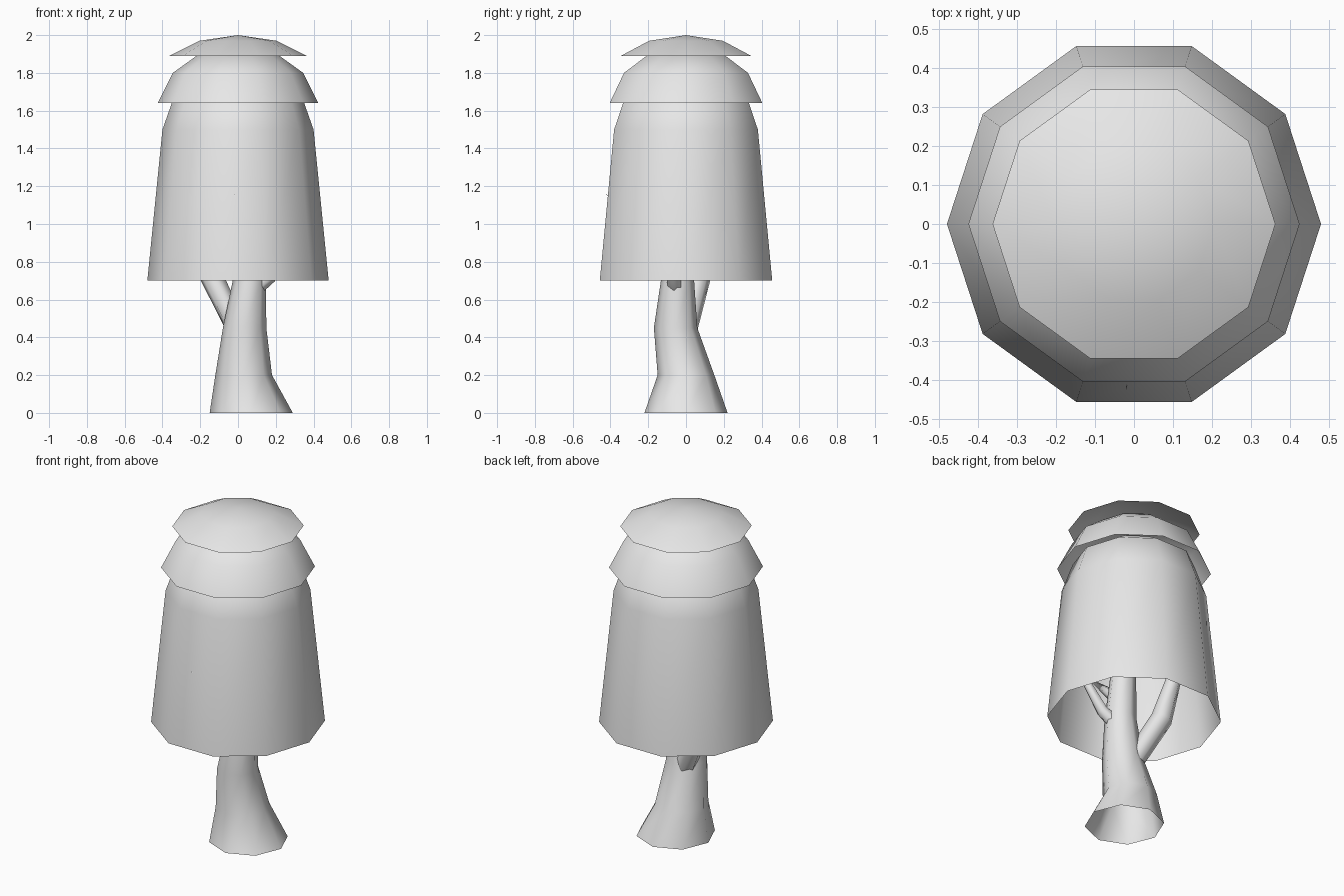
import bpy, bmesh, math
from mathutils import Vector

if "Cube" in bpy.data.objects:
    bpy.data.objects.remove(bpy.data.objects["Cube"], do_unlink=True)

grey = bpy.data.materials.new("plain grey")
grey.use_nodes = True
grey.diffuse_color = (0.8, 0.8, 0.8, 1)
grey.node_tree.nodes["Principled BSDF"].inputs["Base Color"].default_value = (0.8, 0.8, 0.8, 1)


def loft(name, stations, sides, upright):
    """Skin rings (x, y, z, radius); open at the start, drawn to a point if the end radius is 0."""
    bm = bmesh.new()
    centres = [Vector(s[:3]) for s in stations]
    previous = None
    for i, (centre, station) in enumerate(zip(centres, stations)):
        radius = station[3]
        if upright:
            u, v = Vector((1, 0, 0)), Vector((0, 1, 0))
        else:
            tangent = (centres[min(i + 1, len(centres) - 1)] - centres[max(i - 1, 0)]).normalized()
            u = Vector((0.3, 1, 0)).cross(tangent).normalized()
            v = tangent.cross(u)
        if radius == 0:
            ring = [bm.verts.new(centre)]
        else:
            angles = [math.tau * k / sides for k in range(sides)]
            ring = [bm.verts.new(centre + radius * (u * math.cos(a) + v * math.sin(a))) for a in angles]
        if previous:
            for k in range(sides):
                n = (k + 1) % sides
                upper = [ring[0]] if len(ring) == 1 else [ring[n], ring[k]]
                bm.faces.new([previous[k], previous[n]] + upper)
        previous = ring
    for face in bm.faces:
        face.smooth = True
    mesh = bpy.data.meshes.new(name)
    bm.to_mesh(mesh)
    bm.free()
    mesh.materials.append(grey)
    obj = bpy.data.objects.new(name, mesh)
    bpy.context.collection.objects.link(obj)


# Foliage: three open ten-sided caps, as (radius, height)
tiers = {
    "lower_foliage": [(0.48, 0.70), (0.40, 1.50), (0.34, 1.67), (0.20, 1.76), (0, 1.80)],
    "middle_foliage": [(0.425, 1.64), (0.345, 1.80), (0.22, 1.89), (0, 1.93)],
    "top_foliage": [(0.363, 1.89), (0.205, 1.97), (0, 2.0)],
}
for name, profile in tiers.items():
    loft(name, [(0, 0, z, r) for r, z in profile], 10, True)

# Trunk: leaning, with an open flared base
loft("trunk", [(0.07, 0, 0, 0.22), (0.03, 0, 0.20, 0.15), (0.035, -0.055, 0.45, 0.115),
               (0.06, -0.045, 0.70, 0.088), (0.05, -0.03, 1.0, 0.07), (0.03, 0, 1.4, 0)], 8, True)

# Branches hidden mostly inside the foliage
branches = {
    "back_branch": [(0.0, 0.0, 0.44, 0.06), (-0.14, 0.07, 0.72, 0.062),
                    (-0.18, 0.12, 0.95, 0.045), (-0.2, 0.16, 1.25, 0)],
    "left_branch": [(0.09, -0.05, 0.66, 0.045), (0.17, -0.07, 0.72, 0.035),
                    (0.27, -0.09, 0.88, 0.025), (0.33, -0.08, 1.1, 0)],
    "front_branch": [(0.05, -0.04, 0.80, 0.04), (0.01, -0.2, 0.95, 0.03), (-0.02, -0.425, 1.16, 0)],
}
for name, stations in branches.items():
    loft(name, stations, 6, False)
